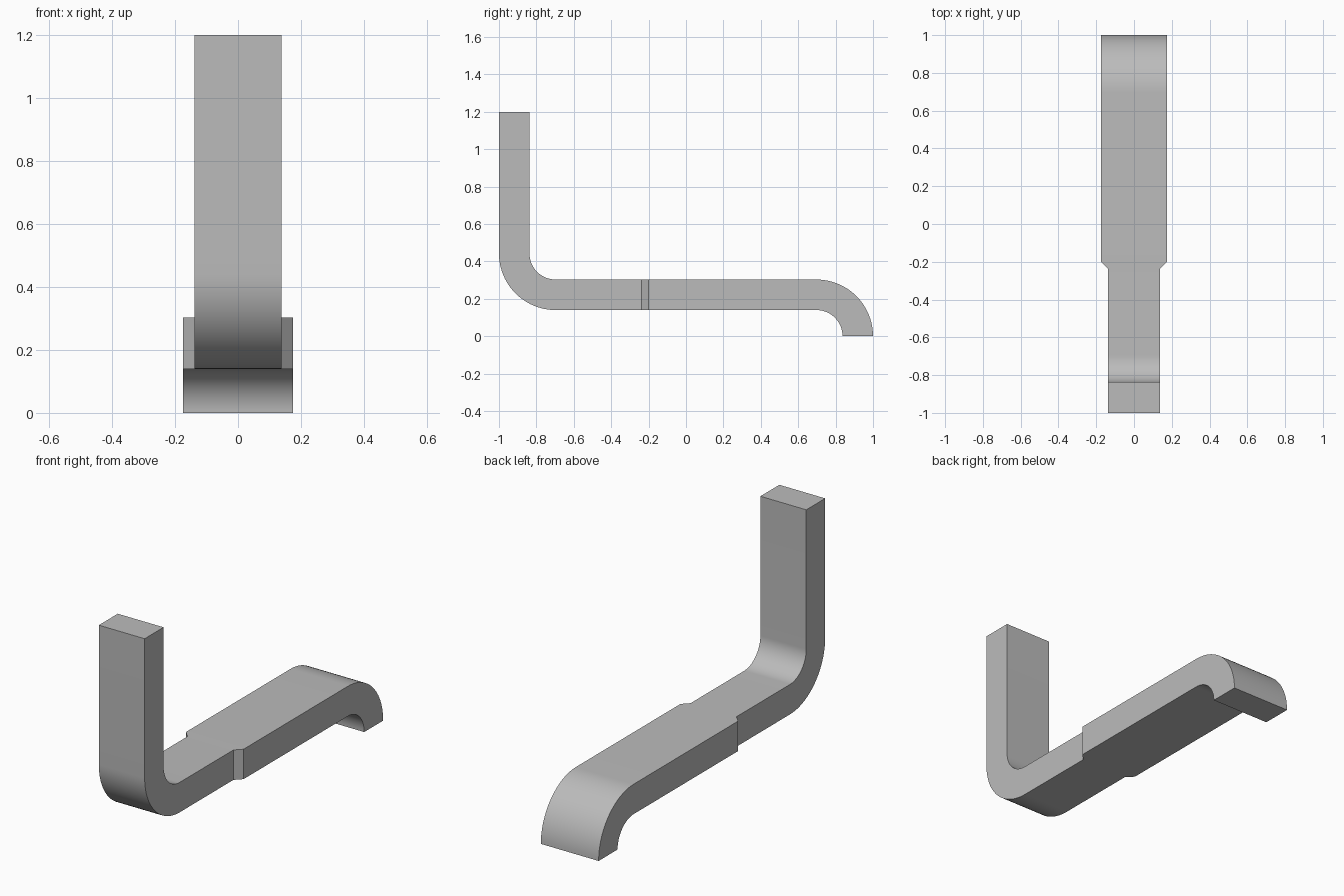
import bpy
import bmesh
from math import sin, cos, pi, radians

if "Cube" in bpy.data.objects:
    bpy.data.objects.remove(bpy.data.objects["Cube"], do_unlink=True)

THICK, R_OUT, TOP = 0.163, 0.303, 0.303
R_IN = R_OUT - THICK
NARROW, WIDE = 0.138, 0.174
STEPS = 24

steel = bpy.data.materials.new("plain grey")
steel.use_nodes = True
colour = (0.5, 0.5, 0.5, 1)
steel.diffuse_color = colour
steel.node_tree.nodes["Principled BSDF"].inputs["Base Color"].default_value = colour


def bend(cy, cz, start, end, r_a, r_b, half):
    """Stations round a bend: (front or lower point, other point, half width)."""
    out = []
    for i in range(STEPS + 1):
        a = start + (end - start) * i / STEPS
        out.append(((cy + r_a * cos(a), cz + r_a * sin(a)),
                    (cy + r_b * cos(a), cz + r_b * sin(a)), half))
    return out


# Path of the bar: upright, front bend, flat run with shoulder, back hook
low = TOP - THICK
stations = [((-1, 1.2), (-1 + THICK, 1.2), NARROW)]
stations += bend(-1 + R_OUT, low + R_OUT, pi, pi * 1.5, R_OUT, R_IN, NARROW)
stations += [((y, low), (y, TOP), w) for y, w in ((-0.237, NARROW), (-0.2, WIDE))]
stations += bend(1 - R_OUT, 0, pi / 2, 0, R_IN, R_OUT, WIDE)

# Sweep a rectangular section along the path
bm = bmesh.new()
rings = []
for a, b, w in stations:
    rings.append([bm.verts.new((x, *p)) for x, p in ((-w, a), (w, a), (w, b), (-w, b))])
for r, s in zip(rings, rings[1:]):
    for k in range(4):
        n = (k + 1) % 4
        bm.faces.new((r[k], r[n], s[n], s[k]))
bm.faces.new(rings[0])
bm.faces.new(rings[-1])
bmesh.ops.recalc_face_normals(bm, faces=bm.faces)

mesh = bpy.data.meshes.new("bent_bar")
bm.to_mesh(mesh)
bm.free()
mesh.materials.append(steel)
bar = bpy.data.objects.new("bent_bar", mesh)
bpy.context.collection.objects.link(bar)
bpy.context.view_layer.objects.active = bar
bar.select_set(True)
bpy.ops.object.shade_smooth_by_angle(angle=radians(30))
